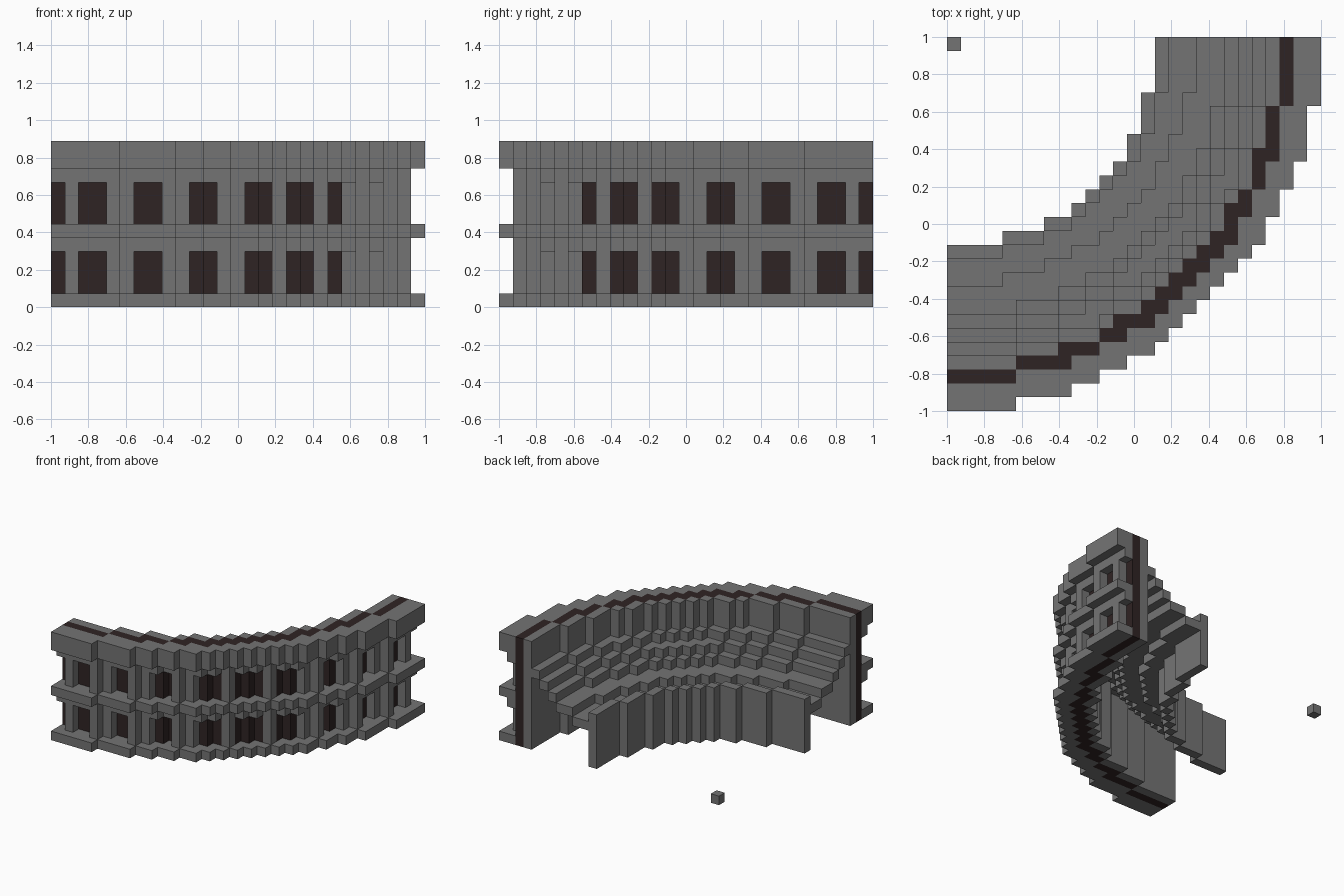
import bpy
import bmesh

if "Cube" in bpy.data.objects:
    bpy.data.objects.remove(bpy.data.objects["Cube"], do_unlink=True)

U = 2 / 27      # block size
N = 27          # blocks along each side


def material(name, rgb):
    m = bpy.data.materials.new(name)
    m.use_nodes = True
    color = (*rgb, 1)
    m.diffuse_color = color
    bsdf = next(n for n in m.node_tree.nodes if n.type == 'BSDF_PRINCIPLED')
    bsdf.inputs["Base Color"].default_value = color
    return m


STONE = material("grey stone", (0.175, 0.175, 0.175))
DARK = material("dark brown core", (0.028, 0.017, 0.017))

# Stepped outlines of the large circles: row widths from the rim to the diagonal
OUTER = [5, 9, 11, 13, 15, 16, 17, 18, 19]
WALL = [5, 8, 11, 12, 14, 15, 16, 17]


def inside(i, j, r):
    """Is block (i, j), counted from the arena centre, in the disc of radius r?"""
    hi, lo = max(i, j), min(i, j)
    if r < 23:
        return hi * hi + lo * lo < r * r + r - 1
    rows = WALL if r == 23 else OUTER
    k = r - hi
    return k >= 0 and (k >= len(rows) or lo < rows[k])


def ring(r_in, r_out):
    """Blocks from radius r_in to r_out, both included."""
    return {(i, j) for i in range(N) for j in range(N)
            if inside(i, j, r_out) and not inside(i, j, r_in - 1)}


def build(name, cells, spans, mat):
    """Raise a set of plan blocks into solids over each (bottom, top) span."""
    bm = bmesh.new()

    def quad(*pts):
        bm.faces.new([bm.verts.new((-1 + x * U, 1 - y * U, z * U)) for x, y, z in pts])

    for a, b in spans:
        for i, j in cells:
            p, q = i + 1, j + 1
            quad((i, q, b), (p, q, b), (p, j, b), (i, j, b))
            quad((i, j, a), (p, j, a), (p, q, a), (i, q, a))
            sides = [((i, q), (p, q), (i, q)), ((p, q), (p, j), (p, j)),
                     ((p, j), (i, j), (i, j - 1)), ((i, j), (i, q), (i - 1, j))]
            for (x0, y0), (x1, y1), neighbour in sides:
                if neighbour not in cells:
                    quad((x0, y0, a), (x1, y1, a), (x1, y1, b), (x0, y0, b))
    bmesh.ops.remove_doubles(bm, verts=bm.verts[:], dist=U / 100)
    bmesh.ops.dissolve_limit(bm, angle_limit=0.01, verts=bm.verts[:], edges=bm.edges[:])
    me = bpy.data.meshes.new(name)
    bm.to_mesh(me)
    bm.free()
    me.materials.append(mat)
    ob = bpy.data.objects.new(name, me)
    bpy.context.collection.objects.link(ob)
    return ob


# Outer wall: inner stone skin and dark core
build("inner_wall", ring(23, 23), [(0, 12)], STONE)
build("dark_core", ring(24, 24), [(0, 12)], DARK)

# Projecting base, middle ledge and cornice
facade = ring(25, 25)
build("ledges", ring(25, 26), [(0, 1), (5, 6), (10, 12)], STONE)
build("window_lintels", facade, [(4, 5), (9, 10)], STONE)

# Columns between the windows on both storeys
COLUMNS = {1, 4, 5, 8, 9, 12, 13, 16}
build("window_columns", {c for c in facade if min(c) in COLUMNS},
      [(1, 4), (6, 9)], STONE)

# Front parapet around the arena
build("arena_parapet", ring(15, 15), [(0, 6)], STONE)

# Seating tiers: thin open steps climbing to the wall
TIERS = [(16, 17), (18, 19), (20, 20), (21, 21), (22, 22)]
for n, (r_in, r_out) in enumerate(TIERS):
    build(f"seating_tier_{n + 1}", ring(r_in, r_out), [(4 + n, 5 + n)], STONE)

# Single block marking the arena centre
build("centre_block", {(0, 0)}, [(0, 1)], STONE)
